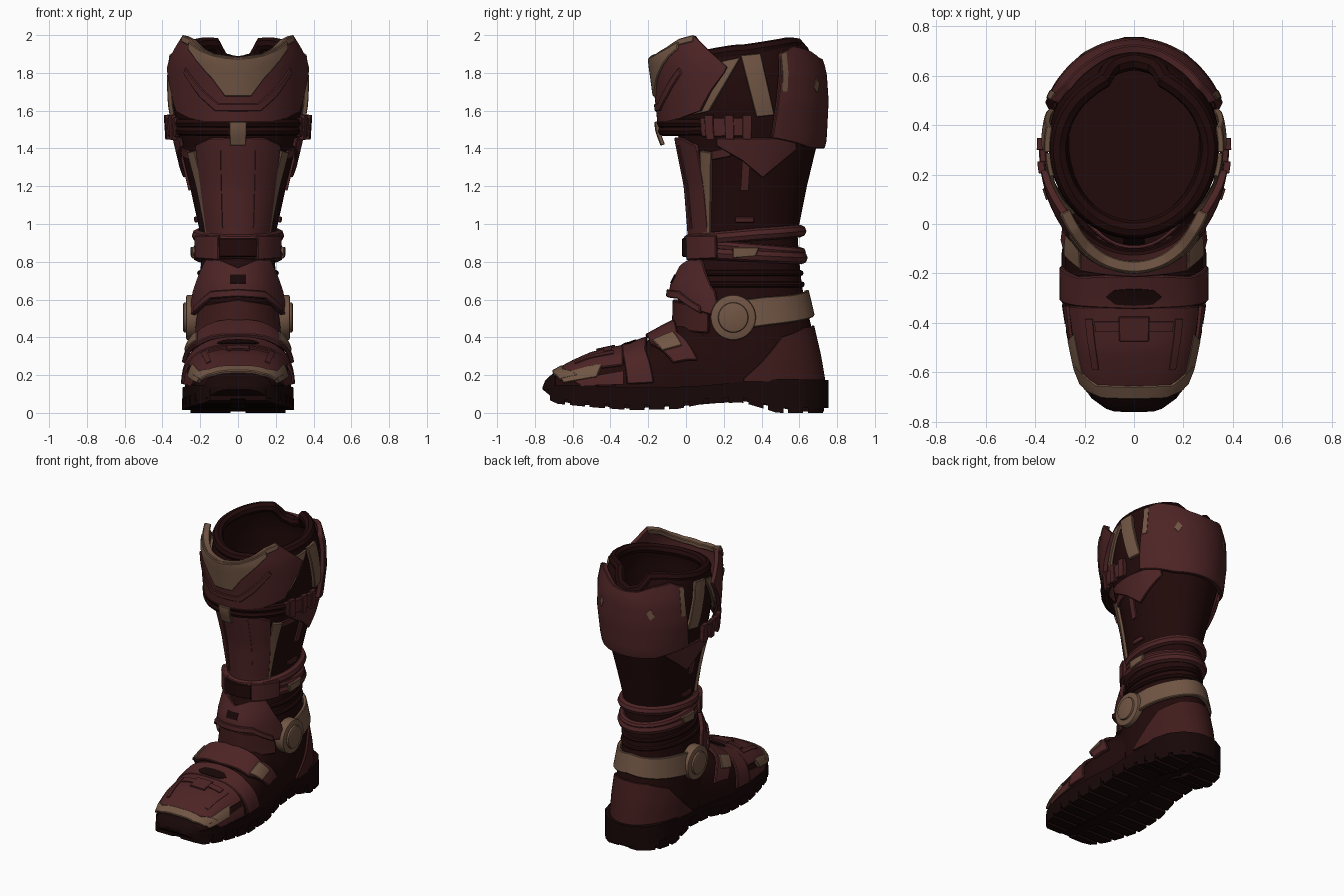
import bpy, bmesh, math
from mathutils import Vector

if "Cube" in bpy.data.objects:
    bpy.data.objects.remove(bpy.data.objects["Cube"])

# ---- flat colours ----
def mat(name, c):
    m = bpy.data.materials.new(name)
    m.diffuse_color = (*c, 1)
    m.use_nodes = True
    m.node_tree.nodes["Principled BSDF"].inputs["Base Color"].default_value = m.diffuse_color
    return m
RED = mat("maroon plate", (0.075, 0.0175, 0.0185))
TAN = mat("worn tan", (0.165, 0.092, 0.058))
DARK = mat("dark maroon cloth", (0.0155, 0.003, 0.003))
HEEL = mat("heel maroon", (0.053, 0.0115, 0.0115))
SOLE = mat("sole rubber", (0.009, 0.0022, 0.0022))

def lerp(tab, t):
    if t <= tab[0][0]: return Vector(tab[0][1:])
    for a, b in zip(tab, tab[1:]):
        if t <= b[0]:
            k = (t - a[0]) / (b[0] - a[0])
            return Vector(a[1:]).lerp(Vector(b[1:]), k)
    return Vector(tab[-1][1:])

def val(tab, t): return lerp([(*r, 0) for r in tab], t)[0]

# ---- guide surfaces: leg (angle, z), knee (angle, z), foot (angle, y) ----
LEG = [(.12, -.12, .73, .25), (.3, -.1, .7, .25), (.45, -.05, .665, .235), (.6, -.045, .63, .215), (.66, -.04, .615, .208),
       (.8, .03, .6, .195), (.95, .03, .59, .2), (1.2, .01, .64, .255), (1.45, -.04, .7, .315),
       (1.65, -.06, .71, .345), (1.8, -.06, .7, .345), (1.92, -.03, .66, .33), (2.0, 0, .61, .3)]
KNEE = [(1.42, -.09, .34), (1.5, -.12, .345), (1.65, -.135, .355), (1.8, -.155, .355), (1.87, -.165, .35), (2.0, -.15, .32)]
WIDE = [(-.76, .05), (-.745, .11), (-.7, .175), (-.65, .21), (-.58, .24), (-.45, .27), (-.3, .293), (-.1, .29), (.1, .262),
        (.3, .25), (.5, .25), (.62, .22), (.7, .16), (.74, .09), (.755, .04)]
TOP = [(-.755, .13), (-.74, .17), (-.7, .205), (-.6, .26), (-.5, .305), (-.3, .35), (-.2, .385), (-.1, .44), (0, .49), (.2, .5)]

def leg(u, z):
    f, b, w = lerp(LEG, z); u = math.radians(u)
    return Vector((w * math.sin(u), (f + b) / 2 - (b - f) / 2 * math.cos(u), z))

def leg_side(y, z):
    f, b, w = lerp(LEG, z)
    c = (y - (f + b) / 2) / ((b - f) / 2)
    return Vector((w * math.sqrt(max(.01, 1 - c * c)), y, z))

def knee(u, z):
    f, w = lerp(KNEE, z); u = math.radians(u)
    return Vector((w * math.sin(u), .3 - (.3 - f) * math.cos(u), z))

def foot(u, y):
    s, c = math.sin(math.radians(u)), math.cos(math.radians(u))
    return Vector((val(WIDE, y) * .96 * math.copysign(abs(s) ** .75, s), y,
                   .12 + (val(TOP, y) - .12) * max(c, 0) ** .75))

def off_pt(surf, a, b, off):
    e = .5 if surf is not leg_side else .004
    g = .004
    n = (surf(a + e, b) - surf(a - e, b)).cross(surf(a, b + g) - surf(a, b - g))
    return surf(a, b) + n.normalized() * off if n.length > 0 else surf(a, b)

def finish(name, bm, m):
    me = bpy.data.meshes.new(name)
    bm.normal_update(); bm.to_mesh(me); bm.free()
    me.materials.append(m)
    ob = bpy.data.objects.new(name, me)
    bpy.context.collection.objects.link(ob)
    return ob

def mirror(ob): ob.modifiers.new("mirror", 'MIRROR')

def along(pts, t):
    t *= len(pts) - 1
    i = min(int(t), len(pts) - 2)
    return Vector(pts[i]).lerp(Vector(pts[i + 1]), t - i)

def sym(*pts):
    return [(-a, b) for a, b in pts[:0:-1]] + list(pts)

# Plate lying on a guide surface, between a lower and an upper edge line
def plate(name, surf, lower, upper, m, off=.0, thick=.02, both=False, nu=24, nv=6, bevel=.005):
    bm = bmesh.new()
    g = []
    for j in range(nv + 1):
        row = []
        for i in range(nu + 1):
            a, b = along(lower, i / nu).lerp(along(upper, i / nu), j / nv)
            row.append(bm.verts.new(off_pt(surf, a, b, off)))
        g.append(row)
    for j in range(nv):
        for i in range(nu):
            bm.faces.new((g[j][i], g[j][i + 1], g[j + 1][i + 1], g[j + 1][i]))
    bmesh.ops.remove_doubles(bm, verts=bm.verts, dist=.0005)
    ob = finish(name, bm, m)
    s = ob.modifiers.new("thickness", 'SOLIDIFY'); s.thickness = thick; s.offset = 1
    if bevel and thick > .012:
        bv = ob.modifiers.new("bevel", 'BEVEL'); bv.width = bevel; bv.limit_method = 'ANGLE'; bv.angle_limit = 1
    if both: mirror(ob)
    return ob

def rect(a0, a1, b0, b1): return [(a0, b0), (a1, b0)], [(a0, b1), (a1, b1)]

def tube(name, pts, r, m, cyclic=False):
    cu = bpy.data.curves.new(name, 'CURVE'); cu.dimensions = '3D'
    sp = cu.splines.new('POLY'); sp.points.add(len(pts) - 1)
    for p, q in zip(sp.points, pts): p.co = (*q, 1)
    sp.use_cyclic_u = cyclic
    cu.bevel_depth = r; cu.bevel_resolution = 2; cu.use_fill_caps = True
    cu.materials.append(m)
    bpy.context.collection.objects.link(bpy.data.objects.new(name, cu))

# Block swept along y with a rectangular section
def block(name, ys, xs, zs, m, both=False):
    bm = bmesh.new(); rings = []
    for y in ys:
        (x0, x1), (z0, z1) = xs(y), zs(y)
        rings.append([bm.verts.new(p) for p in ((x0, y, z0), (x1, y, z0), (x1, y, z1), (x0, y, z1))])
    for a, b in zip(rings, rings[1:]):
        for i in range(4): bm.faces.new((a[i], a[(i + 1) % 4], b[(i + 1) % 4], b[i]))
    bm.faces.new(rings[0][::-1]); bm.faces.new(rings[-1])
    bmesh.ops.recalc_face_normals(bm, faces=bm.faces)
    ob = finish(name, bm, m)
    if both: mirror(ob)

# ---- sole and tread ----
LOW = [(-.76, .1), (-.7, .05), (-.5, .03), (-.3, .015), (-.05, .02), (.1, .05), (.3, .055), (.42, .02), (.48, 0), (.755, 0)]
HIGH = [(-.76, .14), (-.6, .15), (-.3, .135), (0, .135), (.3, .165), (.5, .18), (.755, .175)]
block("sole", [r[0] for r in WIDE], lambda y: (-val(WIDE, y), val(WIDE, y)),
      lambda y: (val(LOW, y) + .025, val(HIGH, y)), SOLE)
for i in range(14):
    y0 = -.72 + i * .105
    block("tread_lug", [y0, y0 + .04, y0 + .08], lambda y: (.04, val(WIDE, y) * 1.01),
          lambda y: (val(LOW, y), val(LOW, y) + .06), SOLE, True)
block("tread_spine", [-.72, -.6, -.3, 0, .3, .6, .73], lambda y: (-.05, .05), lambda y: (val(LOW, y) + .008, val(LOW, y) + .05), SOLE)

# ---- foot ----
plate("foot_upper", foot, *rect(-90, 90, -.755, .2), DARK, off=-.012, thick=.012, nu=32, nv=32)
plate("toe_rubber", foot, *rect(-88, 88, -.752, -.69), SOLE, thick=.006, nu=32)
plate("toe_plate", foot, sym((0, -.66), (30, -.66), (62, -.6)), sym((0, -.33), (30, -.33), (62, -.33)), RED, thick=.018, nv=10)
plate("toe_band", foot, sym((0, -.7), (40, -.695), (70, -.66)), sym((0, -.645), (40, -.64), (70, -.56)), TAN, thick=.022)
plate("toe_side_patch", foot, [(56, -.67), (78, -.64)], [(56, -.44), (76, -.47)], TAN, thick=.021, both=True)
plate("toe_side_plate", foot, [(76, -.6), (86, -.55)], [(70, -.33), (86, -.33)], RED, thick=.012, both=True)
plate("mid_foot_band", foot, sym((0, -.34), (45, -.33), (86, -.31)), sym((0, -.2), (45, -.21), (86, -.17)), RED, off=.002, thick=.02)
plate("top_slot", foot, sym((0, -.325), (10, -.32), (16, -.29)), sym((0, -.255), (10, -.26), (16, -.285)), SOLE, off=.021, thick=.005)
plate("cross_bar", foot, *rect(-28, 28, -.43, -.39), RED, off=.014, thick=.012)
plate("cross_stem", foot, *rect(-8, 8, -.47, -.37), RED, off=.015, thick=.013)
plate("toe_side_rib", foot, *rect(30, 38, -.58, -.38), RED, off=.012, thick=.012, both=True)
plate("instep_strap", foot, sym((0, -.2), (40, -.18), (72, -.07)), sym((0, -.05), (40, -.04), (72, .06)), RED, off=.01, thick=.025)
plate("instep_buckle", foot, [(38, -.17), (58, -.12)], [(38, -.06), (58, -.02)], TAN, off=.03, thick=.014, both=True)

# ---- leg body, floor inside, padded collar ----
RIM = [(0, 1.86), (30, 1.87), (60, 1.9), (90, 1.925), (120, 1.95), (140, 1.965), (155, 1.965), (165, 1.88), (180, 1.855)]
us = [i * 5 - 180 for i in range(73)]
plate("leg_body", leg, rect(-180, 180, .12, 1)[0], [(u, val(RIM, abs(u))) for u in us], DARK, off=-.04, thick=.04, nu=72, nv=40, bevel=0)
bm = bmesh.new()
bm.faces.new([bm.verts.new(off_pt(leg, u, 1.4, -.03)) for u in us[:-1]])
finish("inner_floor", bm, DARK)
tube("padded_collar", [off_pt(leg, u, val(RIM, abs(u)), -.025) for u in us[:-1]], .036, DARK, True)

# ---- knee guard ----
crest = sym((0, 1.875), (20, 1.892), (33, 1.925), (45, 1.97), (57, 1.99), (80, 1.83))
plate("knee_guard", knee, sym((0, 1.53), (20, 1.54), (42, 1.56), (60, 1.6), (68, 1.7), (78, 1.8)), crest, RED, thick=.028, nu=60, nv=10)
rim = crest[1:-1]
plate("knee_tan_rim", knee, [(u, z - .03) for u, z in rim], [(u, z + .006) for u, z in rim], TAN, off=-.014, thick=.046, nu=48, nv=2)
plate("knee_tan_panel", knee, sym((0, 1.68), (10, 1.68), (20, 1.77), (32, 1.85), (45, 1.92)),
      sym((0, 1.875), (10, 1.88), (20, 1.89), (33, 1.92), (45, 1.96)), TAN, off=.024, thick=.014, nu=40)
plate("knee_lower_rib", knee, sym((0, 1.6), (18, 1.6), (32, 1.68), (48, 1.8)), sym((0, 1.64), (15, 1.64), (28, 1.71), (46, 1.83)), RED, off=.02, thick=.016)

# ---- upper strap with buckles ----
for z in (1.495, 1.535):
    tube("knee_strap", [off_pt(knee, u, z, .008) for u in range(-66, 67, 6)], .026, DARK)
plate("knee_strap_buckle", knee, *rect(-6.5, 6.5, 1.43, 1.545), TAN, off=.022, thick=.022)
plate("strap_side_block", knee, *rect(60, 96, 1.465, 1.565), RED, off=.005, thick=.03, both=True)
for u in (64, 78, 90):
    plate("strap_side_clip", knee, *rect(u, u + 6, 1.45, 1.58), RED, off=.015, thick=.028, both=True)

# ---- side stripes and calf plate ----
plate("front_side_stripe", leg_side, [(.05, 1.58), (.13, 1.6)], [(.2, 1.86), (.29, 1.88)], TAN, off=.004, thick=.02, both=True)
plate("rear_side_stripe", leg_side, [(.37, 1.57), (.46, 1.58)], [(.29, 1.89), (.39, 1.9)], TAN, off=.004, thick=.026, both=True)
plate("calf_plate", leg, [(108, 1.46), (125, 1.44), (145, 1.41), (180, 1.41), (215, 1.41), (235, 1.44), (252, 1.46)],
      [(118, 1.9), (132, 1.93), (150, 1.91), (165, 1.87), (180, 1.86), (195, 1.87), (210, 1.91), (228, 1.93), (242, 1.9)],
      RED, off=.01, thick=.035, nu=40, nv=12)
plate("calf_chip", leg, [(146, 1.72), (150, 1.69)], [(150, 1.77), (154, 1.74)], TAN, off=.043, thick=.006, both=True)
plate("calf_edge_wear", leg, [(116, 1.7), (120, 1.7)], [(118, 1.89), (123, 1.9)], TAN, off=.043, thick=.006, both=True)
plate("side_flap", leg_side, [(.17, 1.42), (.3, 1.34), (.4, 1.25), (.57, 1.4)], [(.17, 1.46), (.57, 1.46)], RED, off=.01, thick=.02, both=True)

# ---- shin guard ----
plate("shin_guard", leg, sym((0, .9), (25, .9), (50, .92)), sym((0, 1.46), (25, 1.46), (44, 1.42)), RED, off=.002, thick=.02, nu=30, nv=14)
plate("shin_tan_edge", leg_side, [(.1, .92), (.135, .92)], [(.085, 1.39), (.14, 1.38)], TAN, off=.0, thick=.02, both=True)
plate("shin_ridge", leg, [(20, .98), (24, .98)], [(16, 1.42), (19, 1.42)], RED, off=.016, thick=.012, both=True)
plate("side_seam_top", leg_side, [(.14, 1.34), (.24, 1.36)], [(.14, 1.39), (.24, 1.41)], RED, thick=.014, both=True)
plate("side_seam", leg_side, [(.29, 1.18), (.33, 1.18)], [(.3, 1.36), (.34, 1.34)], RED, thick=.012, both=True)
plate("side_tab", leg_side, [(.26, 1.01), (.36, 1.01)], [(.26, 1.04), (.36, 1.04)], RED, thick=.016, both=True)

# ---- wrapped ankle cords ----
for zf, zb, r in ((.915, .965, .033), (.85, .82, .034), (.9, .85, .026)):
    tube("ankle_cord", [off_pt(leg, u, (zf + zb) / 2 + (zf - zb) / 2 * math.cos(math.radians(u)), .012) for u in us[:-1]], r, RED, True)
plate("cord_sleeve", leg, *rect(-23, 23, .825, .925), DARK, off=.02, thick=.03)
plate("cord_knot", leg, [(22, .81), (62, .82)], [(22, .94), (62, .94)], RED, off=.03, thick=.03, both=True)
plate("cord_clip", leg, [(78, .82), (100, .83)], [(78, .88), (104, .88)], TAN, off=.032, thick=.022, both=True)
for z in (.68, .74):
    tube("ankle_fold", [off_pt(leg, u, z, .0) for u in us[:-1]], .016, DARK, True)

# ---- ankle guard ----
plate("ankle_guard", leg, sym((0, .62), (30, .61), (55, .53), (72, .5)), sym((0, .75), (20, .79), (42, .81), (68, .64)), RED, off=.022, thick=.026, nu=36)
plate("ankle_guard_rim", leg, sym((0, .61), (30, .6), (55, .52)), sym((0, .65), (30, .64), (55, .56)), RED, off=.036, thick=.026)
plate("ankle_guard_slot", leg, *rect(-9, 9, .665, .71), SOLE, off=.044, thick=.008)
plate("tongue", leg, sym((0, .44), (60, .42)), sym((0, .6), (60, .56)), HEEL, off=.0, thick=.025)

# ---- ankle pivot, heel strap and heel counter ----
def disc(name, x, r, d, m, s):
    bpy.ops.mesh.primitive_cylinder_add(vertices=40, radius=r, depth=d, location=(s * x, .25, .505), rotation=(0, math.pi / 2, 0))
    ob = bpy.context.object; ob.name = name
    ob.data.materials.append(m)
    bv = ob.modifiers.new("bevel", 'BEVEL'); bv.width = .01; bv.segments = 2; bv.limit_method = 'ANGLE'
for s in (1, -1):
    disc("ankle_pivot", .24, .12, .07, TAN, s)
    disc("ankle_pivot_groove", .258, .086, .038, HEEL, s)
    disc("ankle_pivot_cap", .26, .08, .06, TAN, s)
plate("heel_strap", leg, [(85, .44), (110, .46), (140, .48), (180, .51), (220, .48), (250, .46), (275, .44)],
      [(85, .59), (110, .61), (140, .62), (180, .645), (220, .62), (250, .61), (275, .59)], TAN, off=.005, thick=.026, nu=40)
plate("heel_counter", leg, rect(90, 270, .165, 1)[0],
      [(90, .18), (104, .27), (122, .4), (150, .45), (180, .46), (210, .45), (238, .4), (256, .27), (270, .18)], HEEL, thick=.016, nu=40)

# ---- bake modifiers and shade ----
bpy.ops.object.select_all(action='SELECT')
bpy.context.view_layer.objects.active = bpy.context.selected_objects[0]
bpy.ops.object.convert(target='MESH')
bpy.ops.object.shade_smooth_by_angle(angle=math.radians(38))
